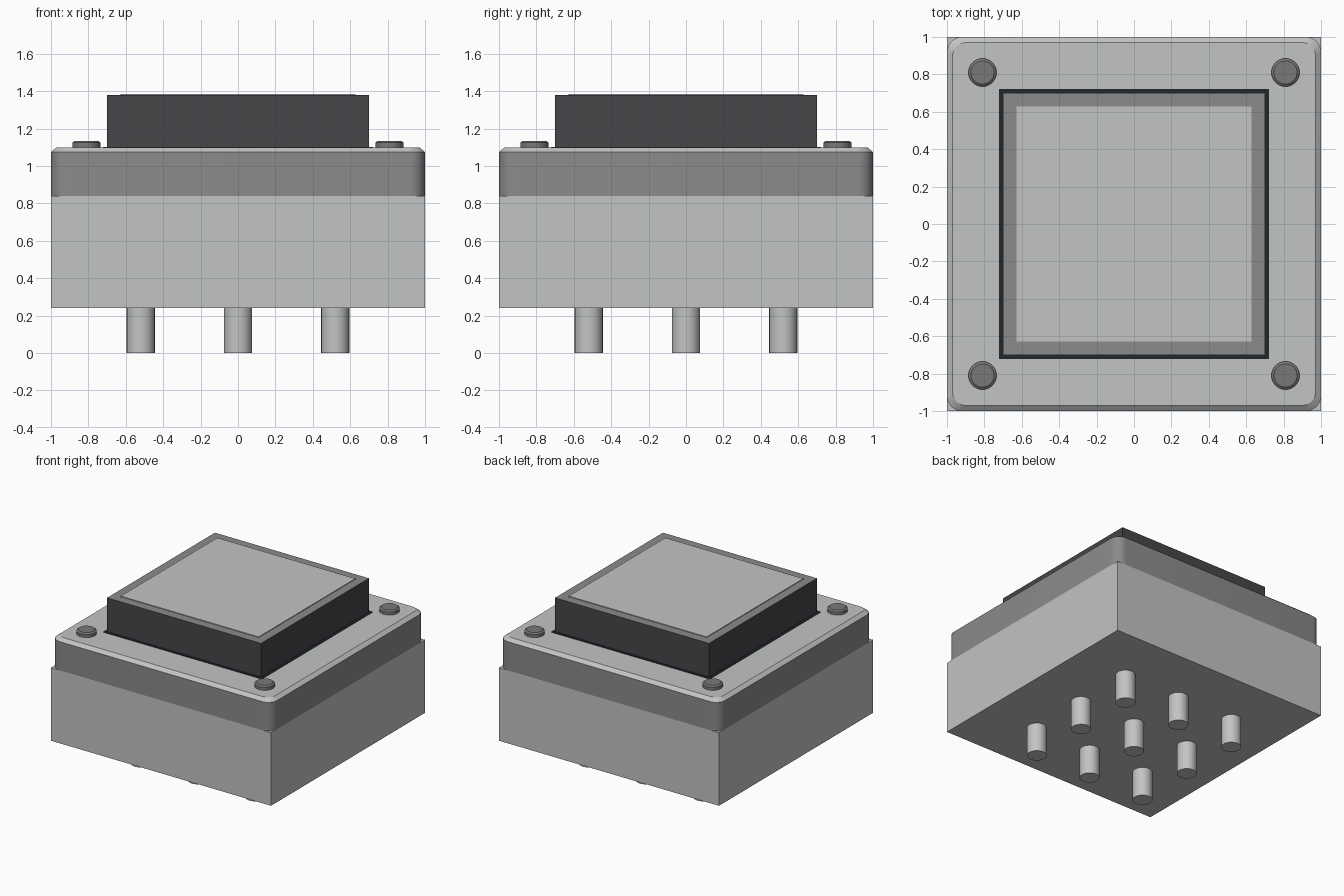
import bpy, bmesh, math

if "Cube" in bpy.data.objects:
    bpy.data.objects.remove(bpy.data.objects["Cube"])


def material(name, r, g, b):
    m = bpy.data.materials.new(name)
    m.diffuse_color = (r, g, b, 1)
    m.use_nodes = True
    m.node_tree.nodes["Principled BSDF"].inputs["Base Color"].default_value = m.diffuse_color
    return m


LIGHT = material("light grey", 0.54, 0.55, 0.55)
MID = material("mid grey", 0.26, 0.26, 0.265)
DARK = material("charcoal", 0.061, 0.06, 0.066)
BLACK = material("near black", 0.015, 0.019, 0.025)
STEEL = material("screw grey", 0.19, 0.19, 0.195)


def lofted(name, rings, mats, smooth=False):
    """Skin stacked closed rings; the first and last ring are capped."""
    bm = bmesh.new()
    loops = [[bm.verts.new(p) for p in ring] for ring in rings]
    n = len(loops[0])
    bm.faces.new(loops[0][::-1])
    for a, b in zip(loops, loops[1:]):
        for i in range(n):
            j = (i + 1) % n
            bm.faces.new((a[i], a[j], b[j], b[i]))
    bm.faces.new(loops[-1])
    me = bpy.data.meshes.new(name)
    bm.to_mesh(me)
    bm.free()
    ob = bpy.data.objects.new(name, me)
    bpy.context.collection.objects.link(ob)
    for m in mats:
        me.materials.append(m)
    if smooth:
        bpy.ops.object.select_all(action='DESELECT')
        ob.select_set(True)
        bpy.context.view_layer.objects.active = ob
        bpy.ops.object.shade_smooth_by_angle(angle=math.radians(30))
    return ob


def square(h, z):
    return [(-h, -h, z), (h, -h, z), (h, h, z), (-h, h, z)]


def rounded(h, r, z, steps=8):
    pts = []
    for k, (sx, sy) in enumerate(((1, 1), (-1, 1), (-1, -1), (1, -1))):
        for i in range(steps + 1):
            a = math.pi / 2 * (k + i / steps)
            pts.append((sx * (h - r) + r * math.cos(a),
                        sy * (h - r) + r * math.sin(a), z))
    return pts


def circle(x, y, r, z, n=32):
    return [(x + r * math.cos(math.tau * i / n),
             y + r * math.sin(math.tau * i / n), z) for i in range(n)]


# Square base block
lofted("base_block", [square(1, 0.24), square(1, 0.84)], [LIGHT])

# Collar with rounded corners and a light chamfered top
collar = lofted("collar", [rounded(1, 0.08, 0.84), rounded(1, 0.08, 1.075),
                           rounded(0.97, 0.07, 1.10)], [MID, LIGHT], True)
for f in collar.data.polygons:
    f.material_index = 1 if f.normal.z > 0.3 else 0

# Dark gap around the button
lofted("button_gap", [square(0.722, 1.095), square(0.722, 1.103)], [BLACK])

# Button with a grey rim and a light top panel
button = lofted("button", [square(0.70, 1.09), square(0.70, 1.38)], [DARK, MID])
for f in button.data.polygons:
    f.material_index = 1 if f.normal.z > 0.5 else 0
lofted("button_panel", [square(0.627, 1.378), square(0.627, 1.386)], [LIGHT])

# Corner screws with a small edge chamfer
for sx in (-1, 1):
    for sy in (-1, 1):
        x, y = 0.81 * sx, 0.81 * sy
        lofted("screw", [circle(x, y, 0.075, 1.09), circle(x, y, 0.075, 1.125),
                         circle(x, y, 0.062, 1.135)], [STEEL], True)

# Grid of contact pins underneath
for x in (-0.52, 0, 0.52):
    for y in (-0.52, 0, 0.52):
        lofted("pin", [circle(x, y, 0.075, 0), circle(x, y, 0.075, 0.25)],
               [LIGHT], True)
